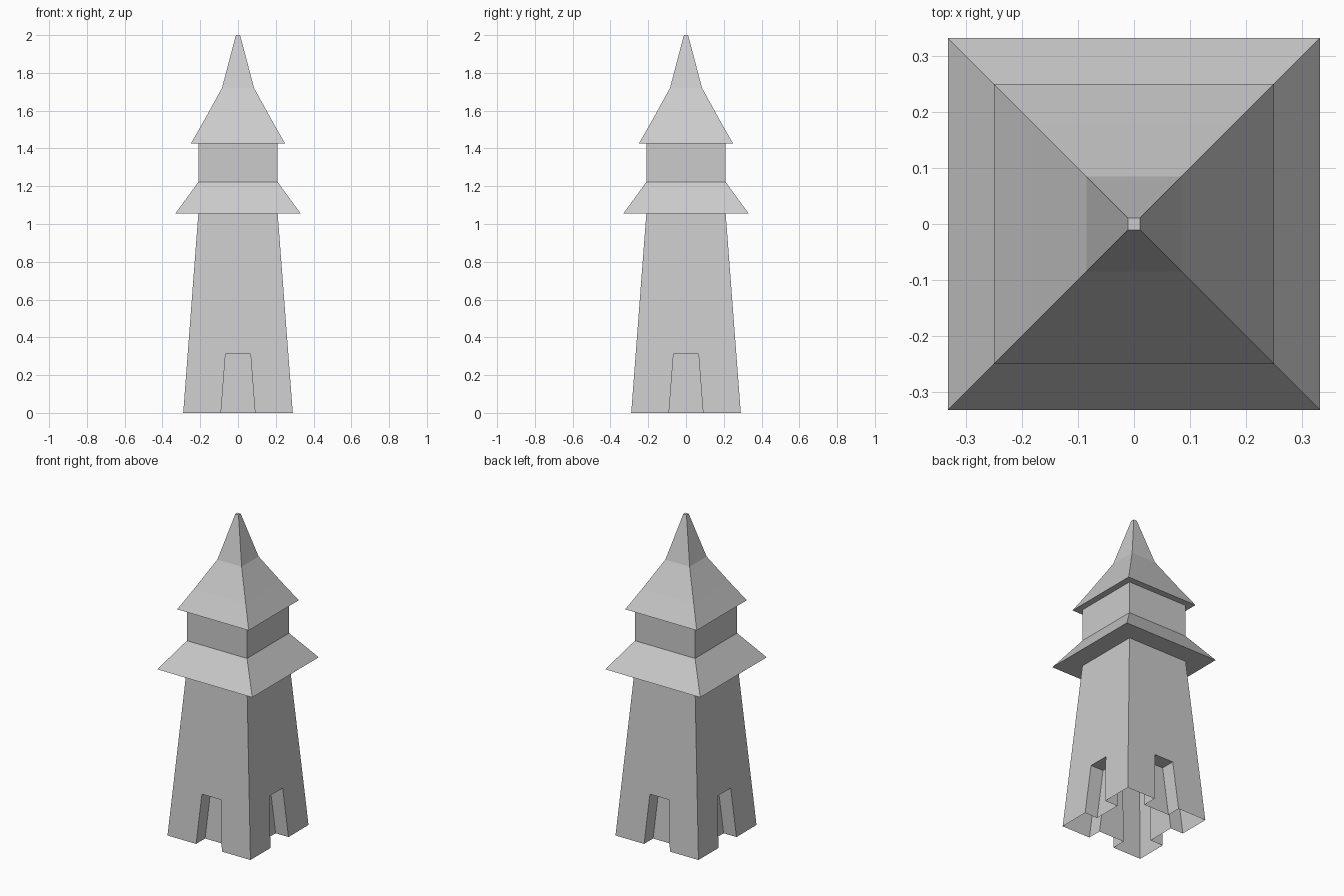
import bpy, math
from mathutils import Matrix, Vector

if "Cube" in bpy.data.objects:
    bpy.data.objects.remove(bpy.data.objects["Cube"])


def make_object(name, verts, faces):
    mesh = bpy.data.meshes.new(name)
    mesh.from_pydata(verts, [], faces)
    mesh.update()
    obj = bpy.data.objects.new(name, mesh)
    bpy.context.collection.objects.link(obj)
    return obj


def square_tier(name, profile, cap_top=False):
    """Stack of square rings, profile = (half width, z) from bottom to top."""
    verts, faces = [], []
    for h, z in profile:
        verts += [(-h, -h, z), (h, -h, z), (h, h, z), (-h, h, z)]
    for r in range(len(profile) - 1):
        for i in range(4):
            a, b = 4 * r + i, 4 * r + (i + 1) % 4
            faces.append((a, b, b + 4, a + 4))
    if cap_top:
        n = len(verts)
        faces.append((n - 4, n - 3, n - 2, n - 1))
    return make_object(name, verts, faces)


# Tapered tower walls, open underneath, each with a recessed doorway
BASE, TOP, TOP_Z = 0.29, 0.21, 1.055
DOOR_W, DOOR_TOP_W, DOOR_H, DEPTH = 0.09, 0.066, 0.312, 0.09
wall_at_door = BASE + (TOP - BASE) * DOOR_H / TOP_Z
door = [(-DOOR_W, -BASE, 0), (-DOOR_TOP_W, -wall_at_door, DOOR_H),
        (DOOR_TOP_W, -wall_at_door, DOOR_H), (DOOR_W, -BASE, 0)]
wall = door + [(BASE, -BASE, 0), (TOP, -TOP, TOP_Z),
               (-TOP, -TOP, TOP_Z), (-BASE, -BASE, 0)]
wall += [(x, y + DEPTH, z) for x, y, z in door]
wall_faces = [(0, 1, 6, 7), (1, 2, 5, 6), (2, 3, 4, 5),            # outer wall
              (0, 8, 9, 1), (1, 9, 10, 2), (2, 10, 11, 3),         # reveal
              (8, 11, 10, 9)]                                      # niche back
verts, faces = [], []
for k in range(4):
    turn = Matrix.Rotation(k * math.pi / 2, 3, 'Z')
    faces += [tuple(i + len(verts) for i in f) for f in wall_faces]
    verts += [tuple(turn @ Vector(p)) for p in wall]
make_object("tower_walls", verts, faces)

# Lower skirt roof with its flat underside
square_tier("lower_roof", [(0.21, 1.055), (0.332, 1.055), (0.21, 1.222)])

# Upper storey
square_tier("upper_storey", [(0.21, 1.222), (0.21, 1.425)])

# Flared spire with its underside and tiny flat tip
square_tier("spire", [(0.21, 1.425), (0.25, 1.425), (0.18, 1.547),
                      (0.085, 1.72), (0.011, 2.0)], cap_top=True)
